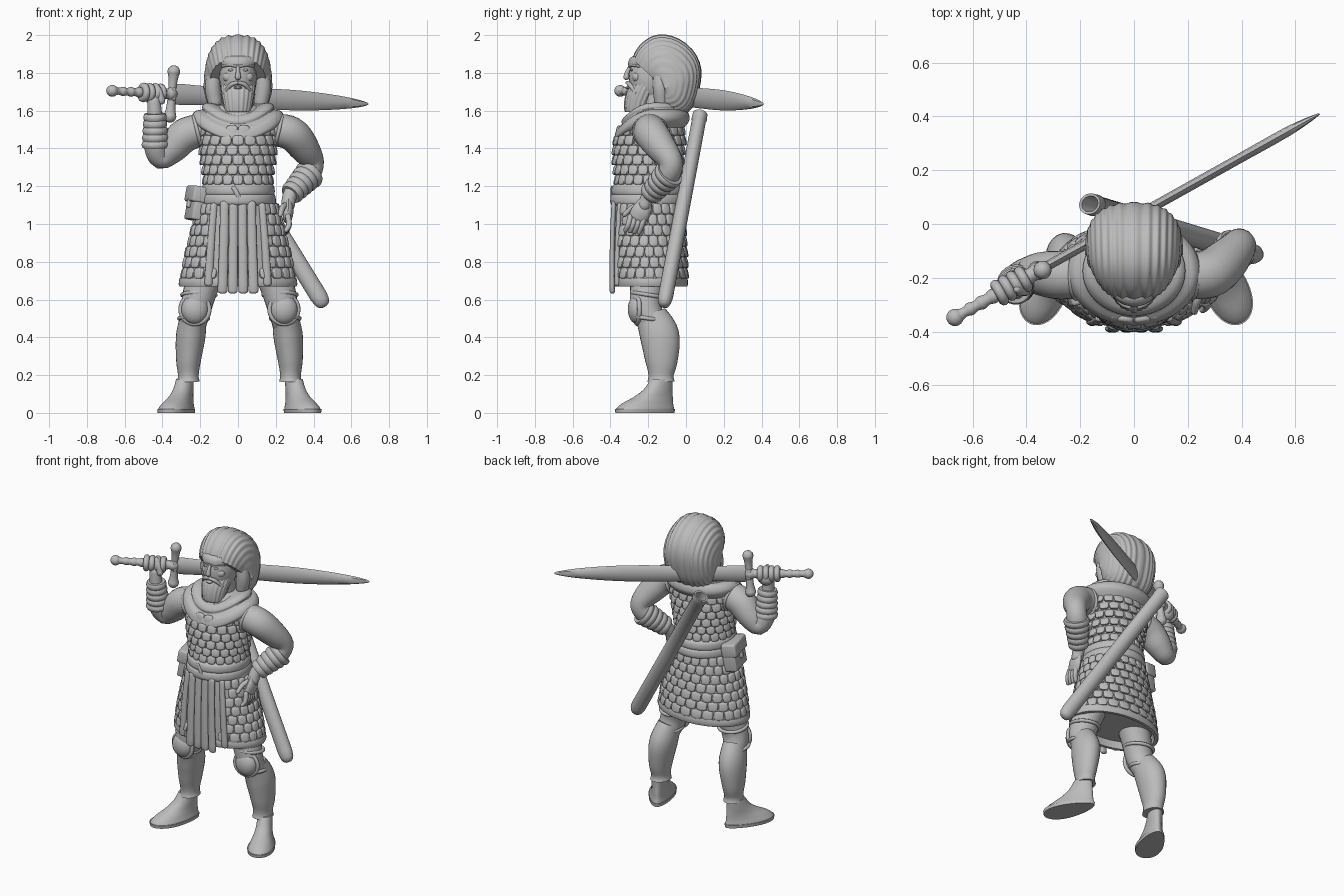
import bpy, bmesh, math
from math import sin, cos, pi, radians
from mathutils import Vector, Matrix

if "Cube" in bpy.data.objects:
    bpy.data.objects.remove(bpy.data.objects["Cube"])

stone = bpy.data.materials.new("plain_grey")
stone.use_nodes = True
stone.diffuse_color = (0.5, 0.5, 0.5, 1)
stone.node_tree.nodes["Principled BSDF"].inputs["Base Color"].default_value = (0.5, 0.5, 0.5, 1)
parts = []


def finish(name, bm):
    bmesh.ops.recalc_face_normals(bm, faces=bm.faces)
    mesh = bpy.data.meshes.new(name)
    bm.to_mesh(mesh)
    bm.free()
    mesh.materials.append(stone)
    obj = bpy.data.objects.new(name, mesh)
    bpy.context.collection.objects.link(obj)
    parts.append(obj)
    return obj


def spline(pts, n=5):
    out = []
    for i in range(len(pts) - 1):
        quad = (pts[max(i - 1, 0)], pts[i], pts[i + 1], pts[min(i + 2, len(pts) - 1)])
        for k in range(n):
            t = k / n
            out.append(tuple(.5 * (2 * b + (c - a) * t + (2 * a - 5 * b + 4 * c - d) * t * t
                                   + (3 * b - a - 3 * c + d) * t ** 3) for a, b, c, d in zip(*quad)))
    return out + [tuple(pts[-1])]


def loft(name, rings):
    bm = bmesh.new()
    rows = [[bm.verts.new(p) for p in r] for r in rings]
    for r, q in zip(rows, rows[1:]):
        for i in range(len(r)):
            j = (i + 1) % len(r)
            bm.faces.new((r[i], r[j], q[j], q[i]))
    bm.faces.new(rows[0])
    bm.faces.new(rows[-1])
    return finish(name, bm)


def stack(name, prof, n=48, ridges=0, amp=0, smooth=5):
    """Elliptical sections (z, centre y, half width, half depth)."""
    rings = []
    for z, cy, rx, ry in spline(prof, smooth):
        ring = []
        for i in range(n):
            a = 2 * pi * i / n
            m = 1 + amp * cos(ridges * a)
            ring.append((rx * m * cos(a), cy + ry * m * sin(a), z))
        rings.append(ring)
    return loft(name, rings)


def tube(name, pts, n=16, up=(0, 0, 1), flat=1.0, smooth=5, round_ends=True, axis=None):
    """Swept section: points (x, y, z, radius), optional fifth value for the second radius."""
    pts = [p if len(p) == 5 else (*p, p[3] * flat) for p in pts]
    path = spline(pts, smooth)
    if round_ends:
        for end, nxt in ((0, 1), (-1, -2)):
            p, q = path[end], path[nxt]
            d = (Vector(p[:3]) - Vector(q[:3])).normalized()
            for a in (30, 55, 80):
                a = radians(a)
                e = (*(Vector(p[:3]) + d * min(p[3:]) * sin(a)), p[3] * cos(a), p[4] * cos(a))
                path.insert(0, e) if end == 0 else path.append(e)
    u, rings = Vector(up), []
    for i, p in enumerate(path):
        d = axis or (Vector(path[min(i + 1, len(path) - 1)][:3]) - Vector(path[max(i - 1, 0)][:3])).normalized()
        u = u - d * u.dot(d)
        u = (u if u.length > .01 else d.orthogonal()).normalized()
        v = d.cross(u)
        rings.append([Vector(p[:3]) + u * p[3] * cos(2 * pi * k / n) + v * p[4] * sin(2 * pi * k / n)
                      for k in range(n)])
    return loft(name, rings)


def ball(name, loc, size):
    bm = bmesh.new()
    m = Matrix.Translation(loc) @ Matrix.Diagonal((*size, 1))
    bmesh.ops.create_uvsphere(bm, u_segments=24, v_segments=14, radius=1, matrix=m)
    return finish(name, bm)


def box(name, loc, size, rot=(0, 0, 0), bevel=.012):
    bm = bmesh.new()
    bmesh.ops.create_cube(bm, size=1, matrix=Matrix.Diagonal((*size, 1)))
    bmesh.ops.bevel(bm, geom=bm.edges[:], offset=bevel, segments=3, profile=.5, affect='EDGES')
    obj = finish(name, bm)
    obj.location, obj.rotation_euler = loc, rot
    return obj


def ring(name, loc, axis, major, minor):
    bpy.ops.mesh.primitive_torus_add(major_radius=major, minor_radius=minor, major_segments=32, minor_segments=10)
    obj = bpy.context.object
    obj.name, obj.location = name, loc
    obj.rotation_euler = Vector(axis).to_track_quat('Z', 'Y').to_euler()
    obj.data.materials.append(stone)
    parts.append(obj)


def bracer(name, p, q, r0, r1, bands=5):
    pts = []
    for i in range(bands * 6 + 1):
        t = i / (bands * 6)
        r = (r0 + (r1 - r0) * t) * (.92 + .09 * abs(sin(t * bands * pi)))
        pts.append((*Vector(p).lerp(Vector(q), t), r))
    tube(name, pts, n=24, smooth=1, round_ends=False)


def scales(name, prof, z0, z1, rows, count, gap=0):
    """Rows of overlapping rounded plates wrapped around a stacked body."""
    bm = bmesh.new()
    sections = spline(prof, 12)
    step = (z1 - z0) / (rows - 1)
    for row in range(rows):
        z = z0 + row * step
        _, cy, rx, ry = min(sections, key=lambda s: abs(s[0] - z))
        for i in range(count):
            a = 2 * pi * (i + .5 * (row % 2)) / count
            x, y = rx * cos(a), cy + ry * sin(a)
            if abs(x) < gap and sin(a) < 0:
                continue
            tangent = Vector((-rx * sin(a), ry * cos(a), 0))
            half = tangent.length * pi / count
            tangent.normalize()
            out = tangent.cross(Vector((0, 0, 1)))
            down = (Vector((0, 0, -1)) + out * .2).normalized()
            geo = bmesh.ops.create_uvsphere(bm, u_segments=12, v_segments=8, radius=1)
            for v in geo["verts"]:
                c = [math.copysign(abs(k) ** .6, k) for k in v.co]
                v.co = (Vector((x, y, z)) + tangent * c[0] * half * .98
                        + down * c[1] * step * .54 + out * c[2] * .013)
    finish(name, bm)


# Torso, skirt and belt
torso = [(1.08, -.2, .185, .18), (1.22, -.2, .175, .168), (1.35, -.2, .19, .18), (1.47, -.19, .205, .178),
         (1.56, -.18, .2, .14), (1.63, -.17, .1, .1)]
skirt = [(1.12, -.2, .2, .18), (1.0, -.2, .232, .188), (.85, -.195, .27, .192), (.69, -.19, .3, .192)]
stack("torso", torso)
scales("torso_scales", torso, 1.235, 1.495, 6, 20)
stack("skirt", skirt + [(.685, -.19, .285, .178), (.8, -.19, .25, .17), (.95, -.19, .21, .16)], smooth=4)
scales("skirt_scales", skirt, .74, 1.08, 7, 24, gap=.14)
stack("skirt_hem", [(.715, -.19, .285, .18), (.715, -.19, .308, .196), (.7, -.19, .313, .2), (.68, -.19, .314, .2),
                    (.668, -.19, .308, .196), (.668, -.19, .285, .178), (.72, -.19, .27, .17), (.9, -.19, .2, .15)], smooth=1)
for i, z in enumerate((1.105, 1.155)):
    r = .2 - .006 * i
    stack("belt_wrap", [(z - .01, -.2, r - .015, r - .02), (z + .005, -.2, r, r), (z + .045, -.2, r - .003, r - .003),
                        (z + .06, -.2, r - .02, r - .025)], smooth=3)
tube("belt_fold", [(-.025, -.392, 1.195, .012), (0, -.395, 1.15, .012), (.012, -.392, 1.11, .01)], flat=.5)

# Front apron straps and skirt borders
for i in range(4):
    x = (i - 1.5) * .05
    tube("apron_strap", [(x * .95, -.382, 1.11, .023), (x, -.39, .9, .024), (x * 1.1, -.39, .645, .026)],
         up=(1, 0, 0), flat=.55)
for s in (-1, 1):
    tube("skirt_border", [(s * .127, -.352, 1.1, .018), (s * .143, -.362, .9, .02), (s * .156, -.364, .685, .022)],
         up=(1, 0, 0), flat=.7)

# Cowl: stepped rings that dip at the front
rings = []
for cy, rx, ry, z, dip in spline([(-.17, .2, .15, 1.5, .06), (-.178, .238, .192, 1.54, .095), (-.18, .246, .198, 1.57, .11),
                                  (-.18, .225, .187, 1.598, .1), (-.175, .19, .165, 1.607, .085),
                                  (-.175, .19, .166, 1.625, .08), (-.175, .165, .145, 1.642, .07),
                                  (-.17, .12, .11, 1.635, .05)], 4):
    ring_pts = []
    for i in range(56):
        a = 2 * pi * i / 56
        front = max(0, -sin(a)) ** 2
        ring_pts.append((rx * cos(a), cy + ry * sin(a), z - dip * front))
    rings.append(ring_pts)
loft("cowl", rings)
tube("neck", [(0, -.16, 1.55, .085), (0, -.17, 1.72, .08)])

# Head and face
ball("head", (0, -.185, 1.775), (.1, .118, .15))
tube("nose", [(0, -.294, 1.835, .01), (0, -.312, 1.8, .012), (0, -.316, 1.778, .016)], n=12)
stack("beard", [(1.592, -.262, .055, .05), (1.598, -.26, .068, .064), (1.65, -.245, .08, .08), (1.7, -.225, .088, .088),
                (1.745, -.2, .092, .088)], n=120, ridges=20, amp=.025)
for s in (-1, 1):
    ball("eye", (s * .036, -.287, 1.815), (.016, .009, .007))
    ball("cheek", (s * .048, -.26, 1.778), (.034, .026, .028))
    tube("brow", [(s * .012, -.298, 1.836, .009), (s * .045, -.287, 1.843, .009), (s * .08, -.25, 1.836, .008)], n=10)
    tube("moustache", [(s * .006, -.31, 1.748, .01), (s * .04, -.296, 1.735, .012), (s * .068, -.266, 1.695, .01)], n=10)
    tube("side_hair", [(s * .118, -.14, 1.84, .034), (s * .133, -.135, 1.73, .042), (s * .122, -.13, 1.645, .038)])
ball("lower_lip", (0, -.305, 1.722), (.022, .016, .008))
stack("headband", [(1.84, -.185, .1, .112), (1.845, -.185, .11, .122), (1.875, -.18, .112, .119),
                   (1.89, -.175, .1, .105)], smooth=3)

# Swept-back ridged headdress, pivoting about the ear line
rings = []
for deg, r, half in spline([(138, .225, .15), (115, .265, .168), (90, .28, .178), (45, .24, .182), (0, .185, .182),
                            (-45, .178, .178), (-75, .158, .17), (-100, .135, .158)], 5):
    arc, f = [], radians(deg)
    for i in range(161):
        a = pi * i / 160
        m = 1 + .014 * cos(32 * a) * sin(a)
        d = r * m * abs(sin(a)) ** .75
        x = half * m * math.copysign(abs(cos(a)) ** .75, cos(a))
        arc.append((x, -.115 + d * cos(f), 1.72 + d * sin(f)))
    rings.append(arc)
loft("headdress", rings)

# Arms
tube("left_arm", [(.19, -.19, 1.5, .085), (.28, -.185, 1.48, .09), (.345, -.135, 1.41, .082), (.392, -.08, 1.325, .063),
                  (.36, -.105, 1.25, .064), (.28, -.19, 1.16, .04), (.265, -.22, 1.1, .036)], n=24)
tube("right_arm", [(-.19, -.19, 1.5, .085), (-.28, -.19, 1.47, .09), (-.35, -.185, 1.4, .08), (-.41, -.19, 1.352, .06),
                   (-.438, -.22, 1.43, .062), (-.44, -.24, 1.57, .04), (-.445, -.24, 1.65, .036)], n=24)
for s in (-1, 1):
    ring("armhole_edge", (s * .215, -.19, 1.49), (s, 0, -.25), .086, .01)
bracer("left_bracer", (.385, -.085, 1.27), (.278, -.192, 1.155), .082, .06)
bracer("right_bracer", (-.437, -.222, 1.405), (-.44, -.24, 1.585), .074, .06)

# Left hand resting on the hip
tube("left_palm", [(.268, -.21, 1.125, .035), (.268, -.235, 1.07, .052), (.262, -.255, 1.035, .05)], up=(0, 1, 0), flat=.5)
for i in range(4):
    y = -.222 - i * .024
    tube("left_finger", [(.265, y, 1.04, .015), (.27, y - .012, .995, .015), (.255, y - .026, .955 + .004 * i, .012)], n=10)
tube("left_thumb", [(.255, -.235, 1.1, .018), (.235, -.285, 1.085, .016), (.225, -.325, 1.05, .013)], n=10)

# Sword along one straight axis
start, tip = Vector((-.67, -.35, 1.705)), Vector((.69, .41, 1.635))
axis = (tip - start).normalized()


def on(t):
    return start + axis * t


ball("pommel", on(.005), (.032, .032, .031))
tube("grip", [(*on(.01 + i * .008), .02 + .00025 * i + .003 * sin(i * 1.05)) for i in range(45)], smooth=1)
g = on(.367)
tube("crossguard", [(g.x + .01 * k, g.y, g.z + .118 * k, .021 + .013 * abs(k) ** 3) for k in (-1, -.7, -.3, 0, .3, .7, 1)])
box("guard_block", g, (.045, .05, .07))
blade = [(.375, .05), (.42, .056), (.6, .05), (1.0, .055), (1.22, .049), (1.42, .032), (1.53, .014), (1.56, .003)]
tube("blade", [(*on(t), r, min(.018, r * .6)) for t, r in blade], n=8, smooth=3, round_ends=False)

# Right hand wrapped around the grip
ball("right_palm", on(.25) + Vector((.012, .012, -.028)), (.05, .042, .045))
for i in range(4):
    ring("right_finger", on(.195 + i * .034), axis, .033, .019)
tube("right_thumb", [(*(on(.27) + Vector((.03, -.03, -.04))), .02), (*(on(.29) + Vector((0, -.04, .01))), .017),
                     (*(on(.27) + Vector((0, -.025, .04))), .014)], n=10)

# Scabbard with an open mouth, slung across the back
top, end = Vector((-.165, .075, 1.582)), Vector((.45, -.115, .58))
shape = [(.12, .03), (.001, .035), (0, .046), (.03, .048), (.035, .044), (.5, .046), (.96, .047), (.99, .042),
         (1.008, .032), (1.016, .015)]
tube("scabbard", [(*top.lerp(end, t), r, r * .85) for t, r in shape], n=24, up=(1, 0, 0), smooth=1,
     round_ends=False, axis=(end - top).normalized())

# Pouch on the right hip
tilt = (0, radians(10), radians(14))
box("pouch", (-.212, -.205, 1.1), (.085, .18, .165), tilt)
box("pouch_flap", (-.212, -.205, 1.155), (.096, .19, .085), tilt)
box("pouch_clasp", (-.26, -.215, 1.11), (.02, .03, .045), tilt, .006)

# Legs, knee guards, greaves and shoes
for s, dx in ((-1, 0), (1, .015)):
    def px(x):
        return s * x + dx
    side = "right" if s < 0 else "left"
    tube(side + "_thigh", [(px(.13), -.19, .86, .11), (px(.19), -.205, .68, .092), (px(.222), -.21, .56, .082),
                           (px(.24), -.17, .46, .07)], n=24)
    tube(side + "_greave", [(px(.235), -.185, .515, .068, .085), (px(.25), -.14, .41, .078, .104), (px(.262), -.13, .28, .066, .087),
                            (px(.263), -.132, .2, .055, .067), (px(.263), -.132, .165, .061, .073)],
         n=28, up=(1, 0, 0), round_ends=False)
    for z, x, r in ((.625, .207, .088), (.5, .235, .076)):
        ring(side + "_knee_strap", (px(x), -.2, z), (0, .15, 1), r, .011)
    ball(side + "_knee_guard", (px(.228), -.258, .548), (.072, .05, .078))
    ring(side + "_knee_rim", (px(.228), -.258, .548), (s * .15, -1, 0), .077, .012)
    foot = stack(side + "_shoe", [(0, -.165, .072, .163), (.02, -.165, .074, .165), (.05, -.15, .064, .145),
                                  (.085, -.117, .055, .11), (.125, -.09, .052, .08), (.18, -.07, .05, .06)])
    sole = stack(side + "_sole", [(0, -.165, .076, .168), (.02, -.165, .078, .17)], smooth=1)
    for obj in (foot, sole):
        for v in obj.data.vertices:
            v.co.x *= 1 - 1.6 * (v.co.y + .15)
        obj.location, obj.rotation_euler = (px(.25), -.065, 0), (0, 0, s * .42)

# Smooth shading with crisp edges
bpy.ops.object.select_all(action='DESELECT')
for obj in parts:
    obj.select_set(True)
bpy.context.view_layer.objects.active = parts[0]
bpy.ops.object.shade_smooth_by_angle(angle=radians(40))
